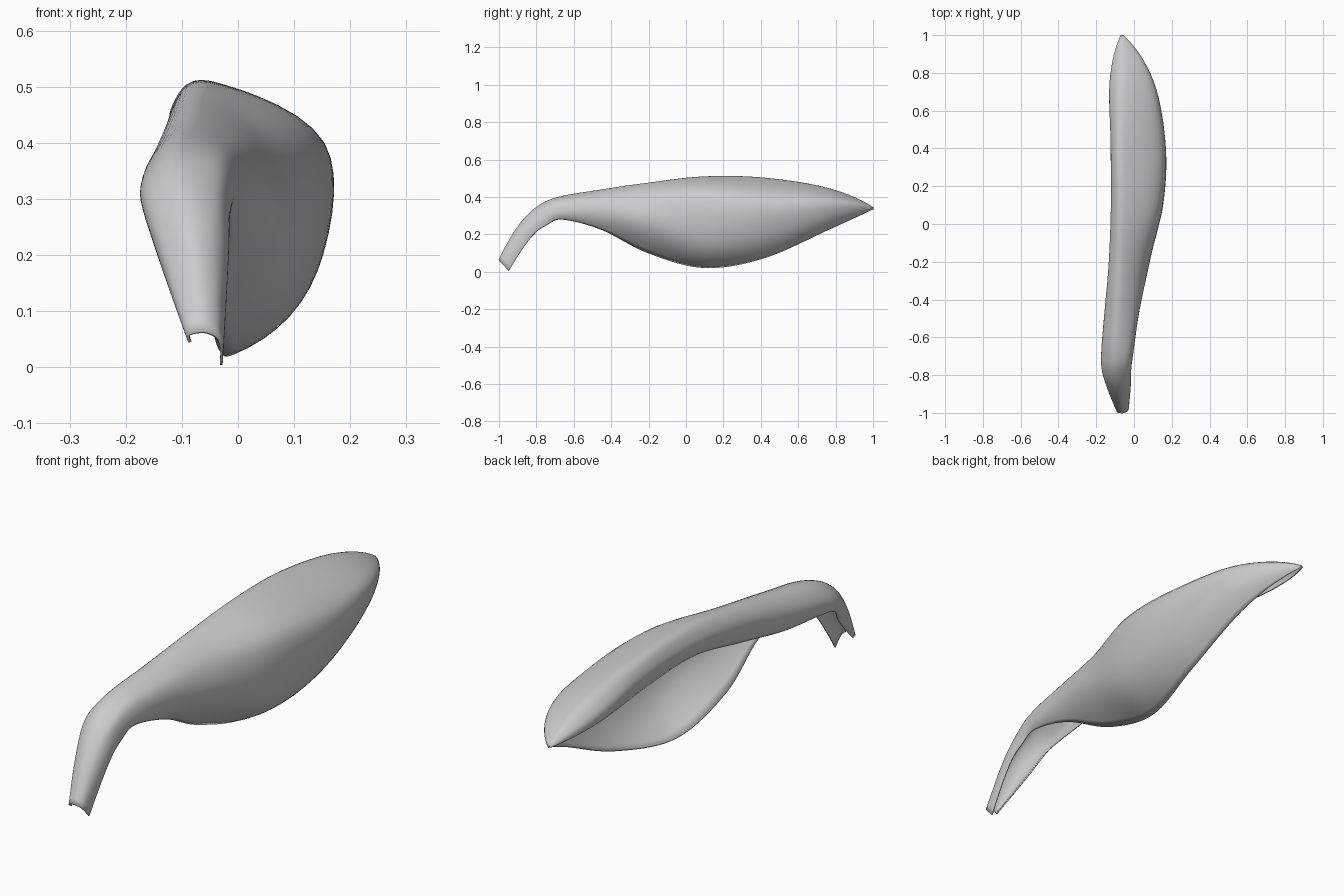
import bpy, bmesh
from mathutils import Vector

if "Cube" in bpy.data.objects:
    bpy.data.objects.remove(bpy.data.objects["Cube"])

# Cross-sections from stalk to tip: y, backward lean, then (x, z) from the
# left free edge, over the crest, down the right wall to the lower free edge
SECTIONS = [
    (-1.00, 0.9, [(-.085, .045), (-.086, .058), (-.06, .062), (-.038, .053), (-.03, .035), (-.03, .004)]),
    (-0.90, 1.4, [(-.132, .185), (-.138, .217), (-.09, .237), (-.045, .23), (-.022, .21), (-.022, .185)]),
    (-0.80, 0.6, [(-.16, .265), (-.162, .31), (-.105, .343), (-.04, .327), (-.018, .29), (-.022, .25)]),
    (-0.68, 0.2, [(-.16, .285), (-.165, .345), (-.11, .397), (-.03, .38), (-.004, .325), (-.02, .28)]),
    (-0.45, 0.0, [(-.14, .295), (-.147, .382), (-.085, .438), (.005, .395), (.027, .31), (-.02, .225)]),
    (-0.20, 0.0, [(-.115, .335), (-.127, .427), (-.065, .474), (.05, .40), (.075, .25), (-.045, .10)]),
    (0.10, 0.0, [(-.105, .39), (-.115, .462), (-.05, .506), (.135, .405), (.125, .16), (-.025, .022)]),
    (0.42, 0.0, [(-.11, .385), (-.115, .462), (-.05, .498), (.148, .395), (.142, .21), (.035, .075)]),
    (0.76, 0.0, [(-.122, .365), (-.115, .415), (-.05, .445), (.085, .39), (.09, .305), (.027, .225)]),
    (1.00, 0.0, [(-.068, .338), (-.067, .341), (-.065, .343), (-.062, .342), (-.061, .338), (-.063, .336)]),
]


def smooth_curve(points, steps):
    """Catmull-Rom curve through the given points, with rounded ends."""
    q = points
    p = [3 * q[0] - 3 * q[1] + q[2]] + q + [3 * q[-1] - 3 * q[-2] + q[-3]]
    out = []
    for i in range(1, len(p) - 2):
        a, b, c, d = p[i - 1:i + 3]
        for s in range(steps):
            t = s / steps
            out.append(0.5 * (2 * b + (c - a) * t + (2 * a - 5 * b + 4 * c - d) * t ** 2
                              + (3 * b - a - 3 * c + d) * t ** 3))
    return out + [q[-1].copy()]


# Petal: loft a curved sheet through the sections
rings = []
for y, lean, pts in SECTIONS:
    top = max(z for _, z in pts)
    rings.append(smooth_curve([Vector((x, y + lean * (top - z), z)) for x, z in pts], 7))
rails = [smooth_curve(list(rail), 10) for rail in zip(*rings)]

bm = bmesh.new()
grid = [[bm.verts.new(co) for co in rail] for rail in rails]
for r0, r1 in zip(grid, grid[1:]):
    for j in range(len(r0) - 1):
        bm.faces.new((r0[j], r0[j + 1], r1[j + 1], r1[j]))
bmesh.ops.recalc_face_normals(bm, faces=bm.faces)
mesh = bpy.data.meshes.new("petal")
bm.to_mesh(mesh)
bm.free()
mesh.polygons.foreach_set("use_smooth", [True] * len(mesh.polygons))
petal = bpy.data.objects.new("petal", mesh)
bpy.context.collection.objects.link(petal)

# Thin wall thickness
wall = petal.modifiers.new("wall", 'SOLIDIFY')
wall.thickness = 0.005
wall.offset = 0
